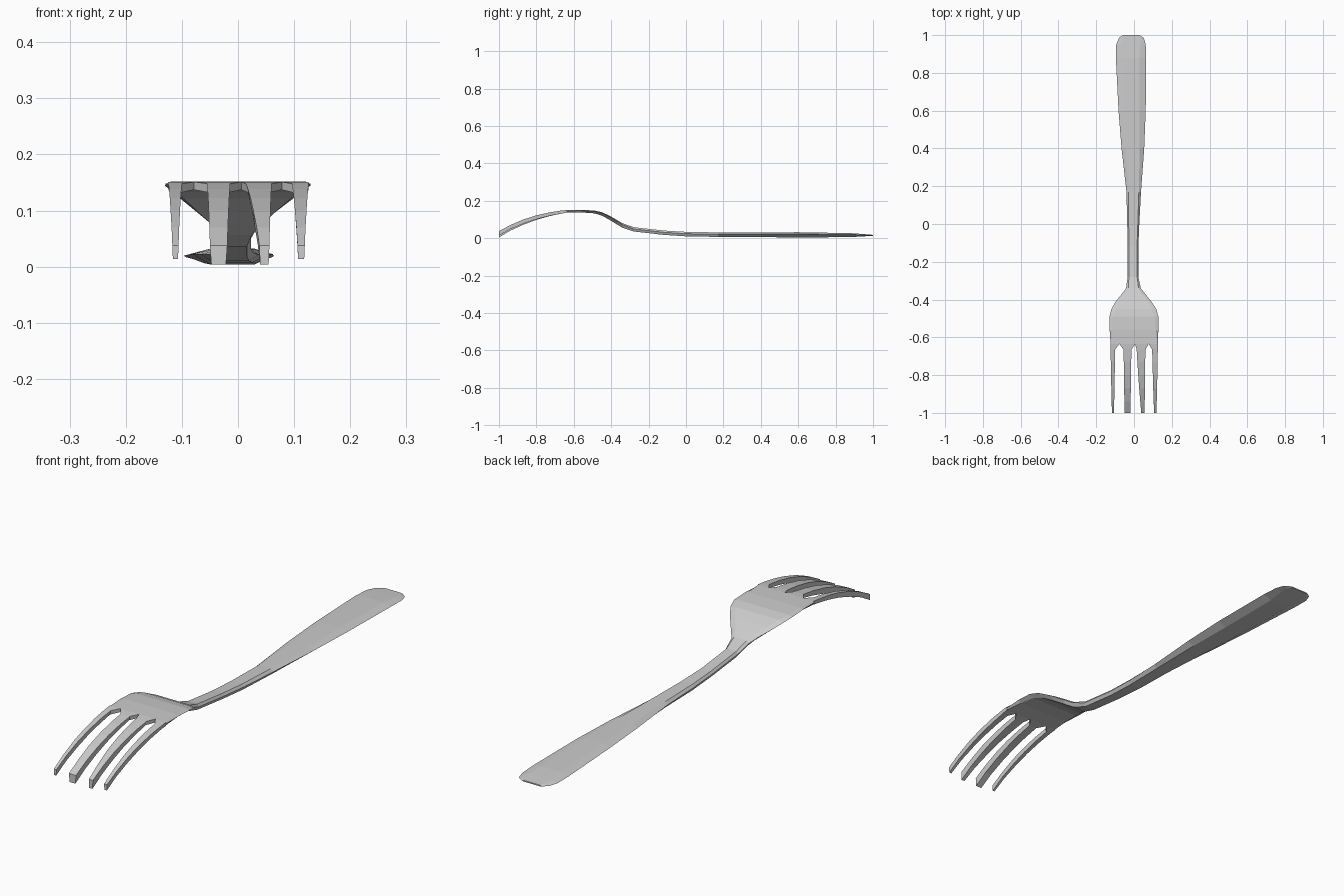
import bpy
import bmesh


def loft(name, rings, cap_start=True, cap_end=True):
    """Skin a list of equal-sized closed rings into one object."""
    bm = bmesh.new()
    loops = [[bm.verts.new(p) for p in ring] for ring in rings]
    n = len(loops[0])
    for a, b in zip(loops, loops[1:]):
        for i in range(n):
            j = (i + 1) % n
            bm.faces.new((a[i], a[j], b[j], b[i]))
    if cap_start:
        bm.faces.new(loops[0][::-1])
    if cap_end:
        bm.faces.new(loops[-1])
    bmesh.ops.recalc_face_normals(bm, faces=bm.faces)
    mesh = bpy.data.meshes.new(name)
    bm.to_mesh(mesh)
    bm.free()
    obj = bpy.data.objects.new(name, mesh)
    bpy.context.collection.objects.link(obj)
    return obj


def body_ring(y, left, right, low, high, flat, edge):
    """Six-sided section: flat share of top/bottom, edge height share."""
    mid, half = (left + right) / 2, (right - left) / 2 * flat
    ze = low + (high - low) * edge
    return [(left, y, ze), (mid - half, y, high), (mid + half, y, high),
            (right, y, ze), (mid + half, y, low), (mid - half, y, low)]


# Handle, neck and head: y, left, right, bottom, top, flat share, edge height
BODY = [
    (1.00, -0.060, 0.030, 0.013, 0.018, 0.8, 0.5),
    (0.985, -0.080, 0.052, 0.012, 0.019, 0.75, 0.5),
    (0.95, -0.094, 0.062, 0.010, 0.022, 0.65, 0.6),
    (0.88, -0.096, 0.064, 0.006, 0.027, 0.55, 0.65),
    (0.60, -0.082, 0.062, 0.004, 0.032, 0.55, 0.65),
    (0.40, -0.066, 0.054, 0.006, 0.031, 0.6, 0.65),
    (0.17, -0.040, 0.037, 0.007, 0.031, 0.7, 0.6),
    (0.00, -0.036, 0.028, 0.010, 0.034, 0.75, 0.6),
    (-0.12, -0.034, 0.023, 0.018, 0.041, 0.75, 0.6),
    (-0.28, -0.034, 0.023, 0.036, 0.059, 0.75, 0.6),
    (-0.34, -0.042, 0.036, 0.056, 0.080, 0.7, 0.7),
    (-0.37, -0.064, 0.060, 0.074, 0.098, 0.7, 0.75),
    (-0.41, -0.097, 0.092, 0.099, 0.121, 0.75, 0.8),
    (-0.45, -0.120, 0.118, 0.121, 0.139, 0.8, 0.8),
    (-0.49, -0.130, 0.129, 0.133, 0.148, 0.85, 0.75),
    (-0.56, -0.129, 0.129, 0.138, 0.152, 0.9, 0.7),
    (-0.635, -0.124, 0.126, 0.137, 0.151, 0.98, 0.6),
]
loft("handle_and_head", [body_ring(*s) for s in BODY], cap_end=False)

# Shared tine curve: y, bottom, top, taper progress from root to tip
CURVE = [
    (-0.665, 0.132, 0.148, 0.0),
    (-0.73, 0.118, 0.138, 0.15),
    (-0.80, 0.098, 0.122, 0.35),
    (-0.87, 0.072, 0.100, 0.55),
    (-0.94, 0.040, 0.070, 0.8),
    (-1.00, 0.004, 0.038, 1.0),
]
# Tines: name, head span, root span, tip span
TINES = [
    ("outer_left_tine", (-0.124, -0.078), (-0.124, -0.100), (-0.117, -0.106)),
    ("inner_left_tine", (-0.078, 0.006), (-0.055, -0.014), (-0.050, -0.019)),
    ("inner_right_tine", (0.006, 0.078), (0.014, 0.060), (0.038, 0.056)),
    ("outer_right_tine", (0.078, 0.126), (0.096, 0.126), (0.106, 0.119)),
]


def tine_ring(y, left, right, low, high):
    inset = (right - left) * 0.08
    return [(left, y, high), (right, y, high),
            (right - inset, y, low), (left + inset, y, low)]


for name, head, root, tip in TINES:
    lift = 0.010 if name.startswith("outer") else 0.0
    rings = [[(head[0], -0.635, 0.151), (head[1], -0.635, 0.151),
              (head[1], -0.635, 0.137), (head[0], -0.635, 0.137)]]
    for y, low, high, t in CURVE:
        left = root[0] + (tip[0] - root[0]) * t
        right = root[1] + (tip[1] - root[1]) * t
        rings.append(tine_ring(y, left, right, low + lift * t, high))
    loft(name, rings, cap_start=False)
